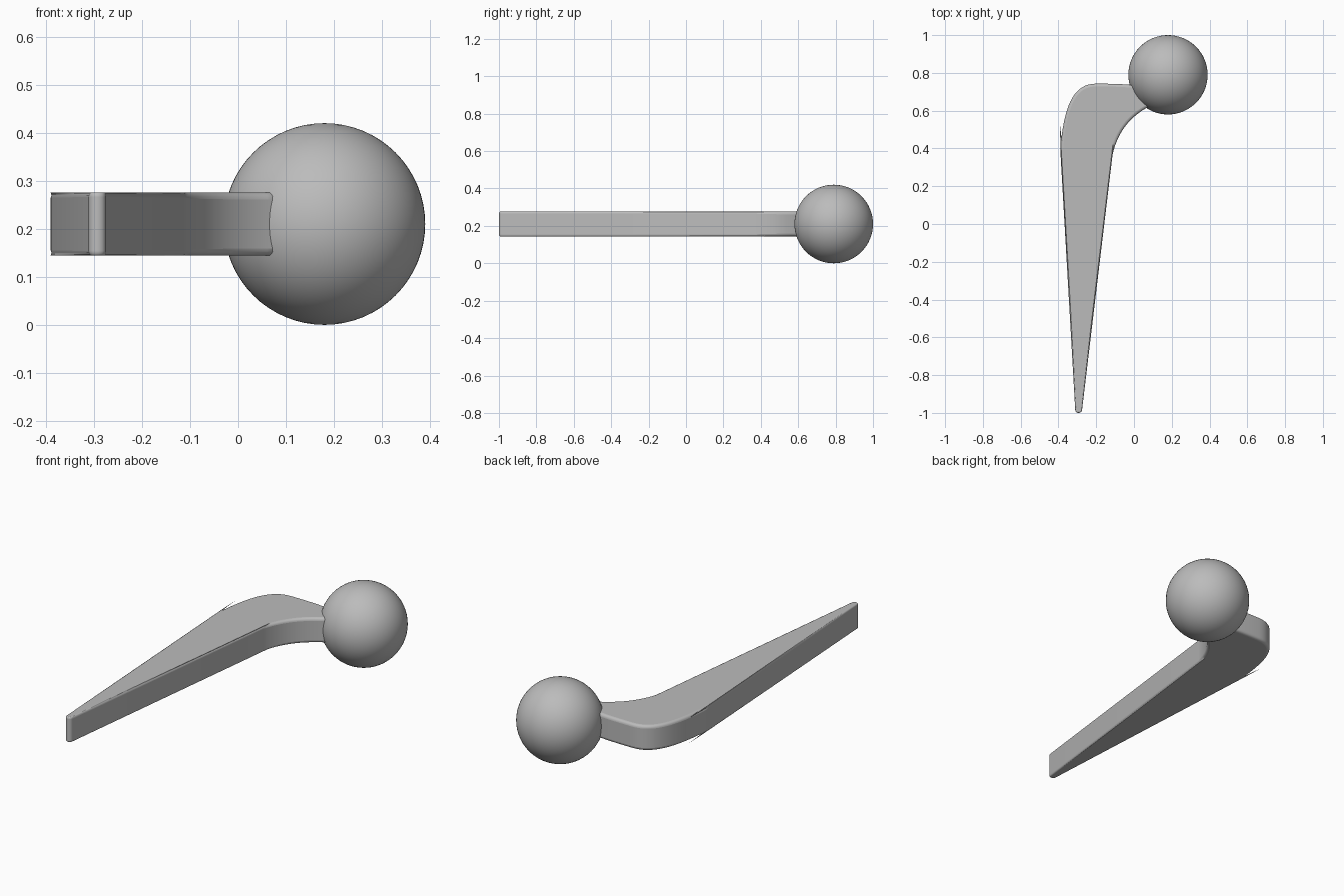
import bpy
import bmesh
import math
from mathutils import Vector
from mathutils.geometry import interpolate_bezier

cube = bpy.data.objects.get("Cube")
if cube:
    bpy.data.objects.remove(cube, do_unlink=True)

# Brushed grey metal
metal = bpy.data.materials.new("grey_metal")
metal.use_nodes = True
grey = (0.5, 0.5, 0.5, 1)
metal.diffuse_color = grey
metal.node_tree.nodes["Principled BSDF"].inputs["Base Color"].default_value = grey

CENTRE = Vector((0.18, 0.79, 0.21))
RADIUS = 0.21
THICKNESS = 0.132


def bezier(a, b, c, d, count=14):
    """Points along one cubic curve in the plan."""
    return interpolate_bezier(*(Vector((*p, 0)) for p in (a, b, c, d)), count)


# Stem plan: inner edge, neck, outer shoulder, tapered tip
outline = bezier((-0.113, 0.37), (-0.085, 0.49), (-0.02, 0.57), (0.085, 0.625))
outline += [Vector((0.12, 0.72, 0))]
outline += bezier((0.0, 0.735), (-0.06, 0.742), (-0.13, 0.743), (-0.2, 0.743), 5)
outline += bezier((-0.2, 0.743), (-0.325, 0.743), (-0.37, 0.62), (-0.39, 0.40), 18)[1:]
outline += bezier((-0.39, 0.40), (-0.391, 0.385), (-0.39, 0.37), (-0.388, 0.355), 4)[1:]
outline += bezier((-0.311, -0.985), (-0.309, -1.005), (-0.277, -1.005), (-0.275, -0.985), 8)

bm = bmesh.new()
weights = bm.edges.layers.float.new("bevel_weight_edge")
base = bm.faces.new([bm.verts.new(p) for p in outline])
top = bmesh.ops.extrude_face_region(bm, geom=[base])["geom"]
bmesh.ops.translate(bm, vec=(0, 0, THICKNESS),
                    verts=[v for v in top if isinstance(v, bmesh.types.BMVert)])
bmesh.ops.recalc_face_normals(bm, faces=bm.faces)

# Round the rims, fading to a fine edge at the tip
for edge in bm.edges:
    start, end = (v.co for v in edge.verts)
    if abs(start.z - end.z) < 1e-5:
        edge[weights] = 1.0 if (start.y + end.y) / 2 > 0.36 else 0.4
mesh = bpy.data.meshes.new("stem")
bm.to_mesh(mesh)
bm.free()
stem = bpy.data.objects.new("stem", mesh)
stem.location.z = CENTRE.z - THICKNESS / 2
bpy.context.collection.objects.link(stem)
bevel = stem.modifiers.new("rounded_rim", "BEVEL")
bevel.limit_method = "WEIGHT"
bevel.width = 0.015
bevel.segments = 4

# Ball head
bpy.ops.mesh.primitive_uv_sphere_add(segments=64, ring_count=32, radius=RADIUS,
                                     location=CENTRE)
ball = bpy.context.object
ball.name = "ball_head"

bpy.ops.object.select_all(action="DESELECT")
for part in (stem, ball):
    part.data.materials.append(metal)
    part.select_set(True)
bpy.context.view_layer.objects.active = stem
bpy.ops.object.shade_smooth_by_angle(angle=math.radians(35))
